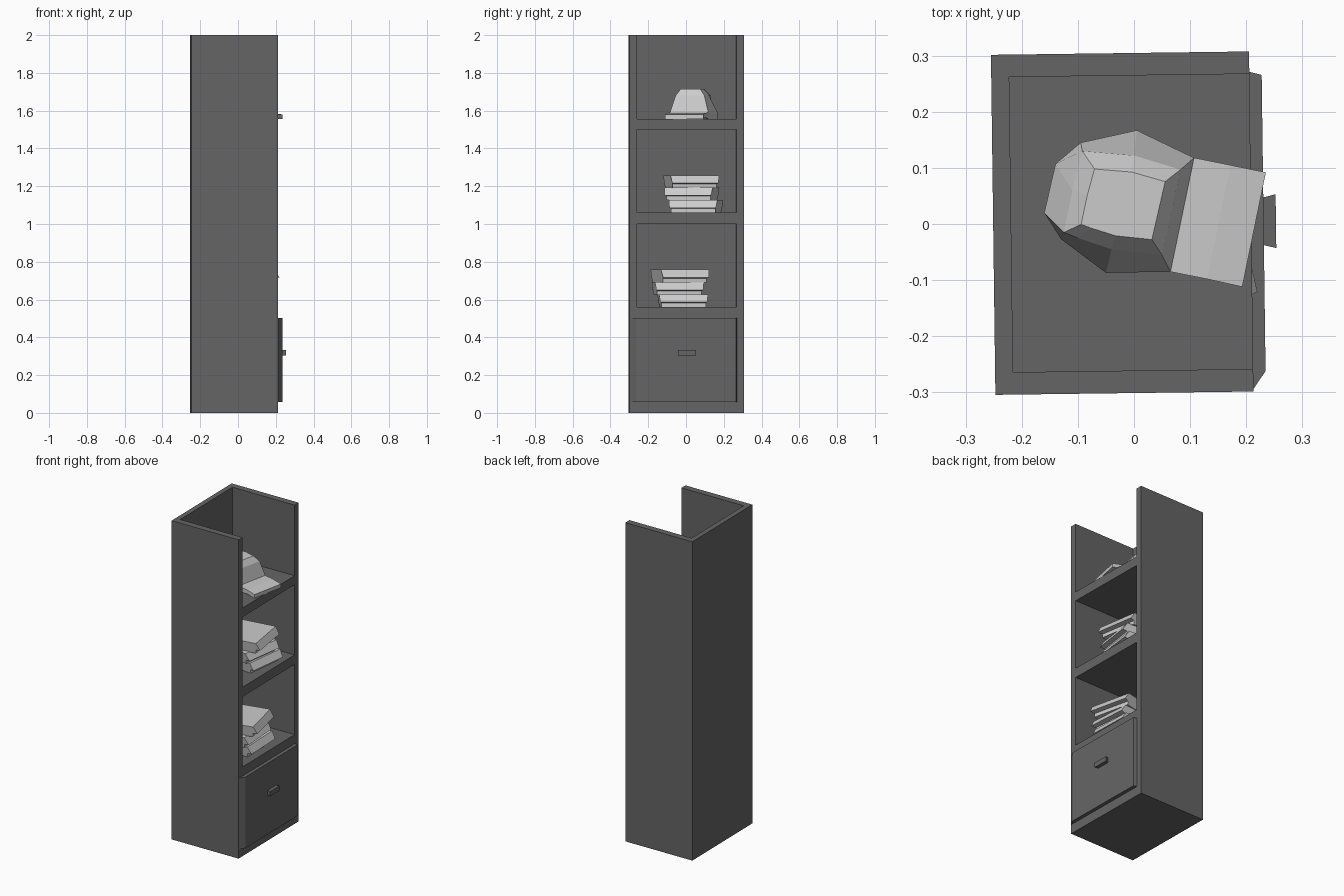
import bpy, bmesh
from math import radians
from mathutils import Matrix, Vector

if "Cube" in bpy.data.objects:
    bpy.data.objects.remove(bpy.data.objects["Cube"])

dark = bpy.data.materials.new("dark_grey")
dark.diffuse_color = (0.13, 0.13, 0.13, 1)
dark.use_nodes = True
dark.node_tree.nodes["Principled BSDF"].inputs["Base Color"].default_value = dark.diffuse_color

# whole case is turned very slightly about z
CASE = Matrix.Translation((-0.021, 0.0015, 0)) @ Matrix.Rotation(radians(0.75), 4, 'Z')


def loft(name, rings, mat=None, xf=Matrix()):
    """Closed solid through rings of equal point count."""
    bm = bmesh.new()
    vs = [[bm.verts.new(xf @ Vector(p)) for p in r] for r in rings]
    n = len(vs[0])
    for a, b in zip(vs, vs[1:]):
        for i in range(n):
            j = (i + 1) % n
            bm.faces.new((a[i], a[j], b[j], b[i]))
    bm.faces.new(vs[0])
    bm.faces.new(vs[-1])
    bmesh.ops.recalc_face_normals(bm, faces=bm.faces)
    me = bpy.data.meshes.new(name)
    bm.to_mesh(me)
    bm.free()
    ob = bpy.data.objects.new(name, me)
    bpy.context.collection.objects.link(ob)
    if mat:
        me.materials.append(mat)
    return ob


def prism(name, outline, z0, z1, mat=None, xf=Matrix()):
    return loft(name, [[(x, y, z) for x, y in outline] for z in (z0, z1)], mat, xf)


def box(name, x0, x1, y0, y1, z0, z1):
    return prism(name, [(x0, y0), (x1, y0), (x1, y1), (x0, y1)], z0, z1, dark, CASE)


# case: U-shaped shell, open at the front (+x) and the top
prism("case_shell", [(0.23, -0.303), (-0.23, -0.303), (-0.23, 0.303), (0.23, 0.303),
                     (0.23, 0.263), (-0.198, 0.263), (-0.198, -0.263), (0.23, -0.263)],
      0, 2, dark, CASE)

# bottom and shelves
for name, z0, z1 in (("base_board", 0, 0.06), ("lower_shelf", 0.5, 0.56),
                     ("middle_shelf", 1.0, 1.06), ("upper_shelf", 1.5, 1.557)):
    box(name, -0.198, 0.23, -0.263, 0.263, z0, z1)

# drawer front and its flared pull
prism("drawer_front", [(0.229, -0.3), (0.252, -0.267), (0.252, 0.261), (0.229, 0.267)],
      0.058, 0.503, dark, CASE)
prism("drawer_pull", [(0.25, -0.042), (0.274, -0.048), (0.274, 0.048), (0.25, 0.042)],
      0.304, 0.334, dark, CASE)


# books: overhanging, bevelled front edge above a recessed lower half
def book(name, front, cy, z, angle, half=0.13, depth=0.27, h=0.068):
    w = half
    prof = [(-depth, 0, w - 0.012), (-0.03, 0, w - 0.012), (-0.03, 0.022, w - 0.012),
            (0, 0.026, w - 0.006), (-0.025, h, w), (-depth, h, w),
            (-depth, 0.022, w - 0.006)]
    rings = [[(u, s * hw, v) for u, v, hw in prof] for s in (-1, 1)]
    xf = Matrix.Translation((front, cy, z)) @ Matrix.Rotation(radians(angle), 4, 'Z')
    loft(name, rings, None, xf)


stacks = {
    "upper_book": [(0.185, 0.035, 1.06, -7), (0.175, 0.01, 1.126, -8), (0.185, 0.05, 1.19, 9)],
    "lower_book": [(0.185, -0.012, 0.56, 2), (0.175, -0.033, 0.624, 4), (0.192, 0.0, 0.69, 13)],
}
for name, books in stacks.items():
    for i, b in enumerate(books):
        book(f"{name}_{i + 1}", *b)

# cap: faceted crown
rim = [(-0.16, 0.02), (-0.14, 0.107), (-0.095, 0.145), (0.005, 0.167),
       (0.107, 0.118), (0.065, -0.085), (-0.05, -0.087), (-0.13, -0.027)]
shoulder = [(-0.125, -0.015), (-0.11, 0.06), (-0.092, 0.13), (0, 0.122),
            (0.083, 0.097), (0.05, -0.055), (-0.04, -0.045), (-0.1, -0.025)]
crown = [(-0.015 + (x + 0.015) * 0.72, 0.03 + (y - 0.03) * 0.68) for x, y in shoulder]
loft("cap_crown", [[(x, y, z) for x, y in r] for r, z in
                   ((rim, 1.557), (rim, 1.59), (shoulder, 1.68), (crown, 1.715))])

# cap: peak, curved up slightly where it meets the crown
loft("cap_peak", [
    [(0.065, -0.085, 1.557), (0.107, 0.118, 1.557), (0.107, 0.118, 1.59), (0.065, -0.085, 1.59)],
    [(0.13, -0.098, 1.563), (0.172, 0.105, 1.563), (0.172, 0.105, 1.588), (0.13, -0.098, 1.588)],
    [(0.193, -0.112, 1.557), (0.235, 0.092, 1.557), (0.235, 0.092, 1.58), (0.193, -0.112, 1.58)],
])
